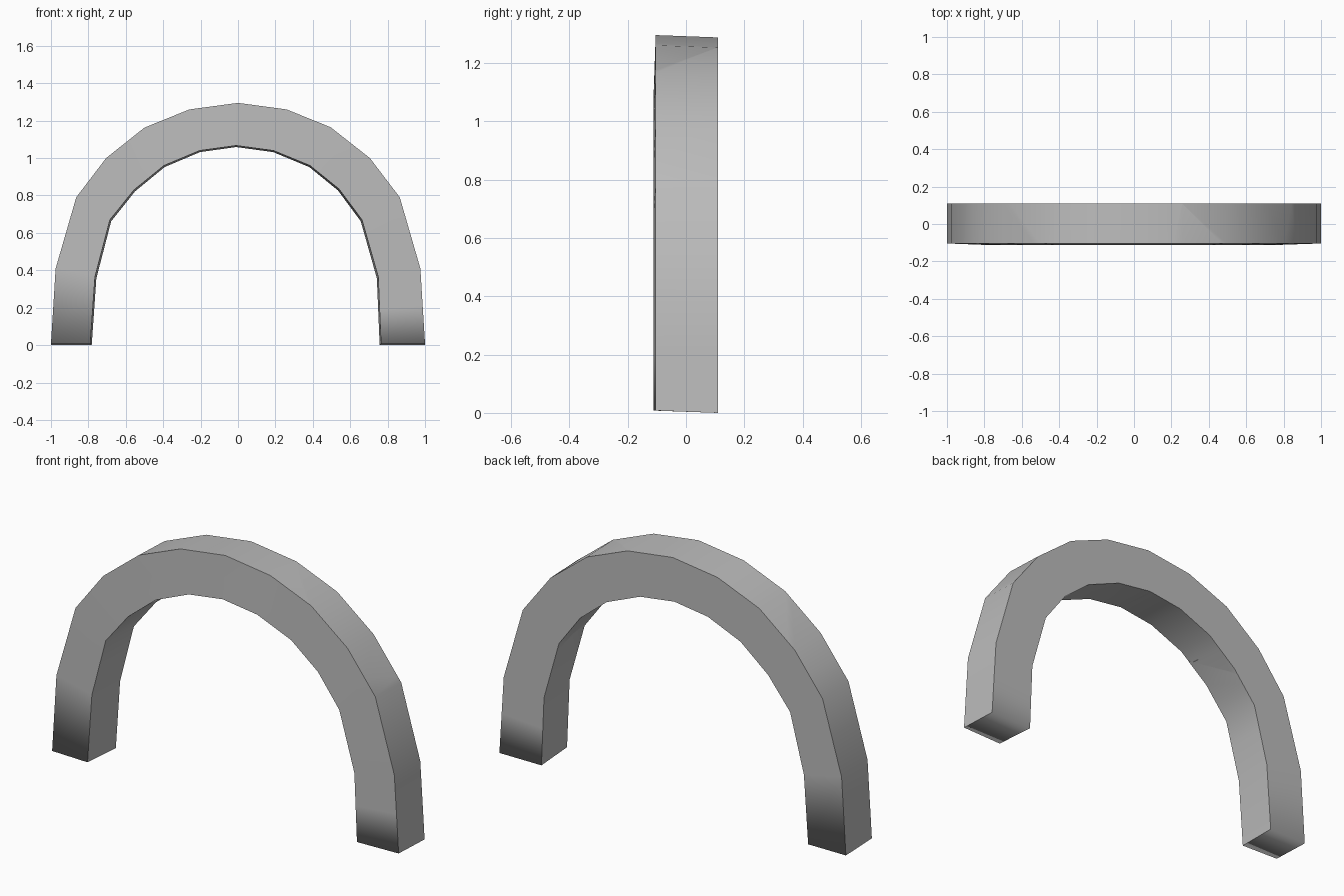
import bpy, bmesh, math
from mathutils import Vector

cube = bpy.data.objects.get("Cube")
if cube:
    bpy.data.objects.remove(cube, do_unlink=True)

stone = bpy.data.materials.new("grey_stone")
stone.use_nodes = True
GREY = (0.5, 0.5, 0.5, 1)
stone.diffuse_color = GREY
stone.node_tree.nodes["Principled BSDF"].inputs["Base Color"].default_value = GREY

# Outer and inner outline of the arch, from the right foot to the left foot (x, z)
OUTER = [(-1, .008), (-.975, .41), (-.865, .79), (-.705, 1), (-.5, 1.163), (-.26, 1.26), (0, 1.295),
         (.26, 1.26), (.495, 1.165), (.705, 1), (.865, .79), (.975, .41), (1, .008)]
INNER = [(-.79, .008), (-.765, .365), (-.685, .67), (-.556, .83), (-.396, .96), (-.205, 1.04), (-.01, 1.067),
         (.19, 1.04), (.385, .96), (.54, .835), (.663, .67), (.75, .365), (.765, .008)]
FRONT_OUT, FRONT_IN, BACK, DROP = -.104, -.112, .11, .008


def section(i):
    """Four corners of the arch section at one ring."""
    (ox, oz), (ix, iz) = OUTER[i], INNER[i]
    return [(ox, FRONT_OUT, oz), (ix, FRONT_IN, iz),
            (ix * .99, BACK, iz - DROP), (ox, BACK, oz - DROP)]


def seam(outer, inner, back=None):
    """Joint plane through the outer and inner edges; back skews it in depth."""
    bx, bz = back or outer
    a = Vector((outer[0], FRONT_OUT, outer[1]))
    b = Vector((inner[0], FRONT_OUT, inner[1]))
    c = Vector((bx, BACK, bz))
    return a, (c - a).cross(a - b).normalized()


SEAMS = [
    None,
    seam((-.92, .6), (-.72, .545)),
    seam((-.79, .895), (-.615, .765)),
    seam((-.535, 1.135), (-.45, .93), (-.67, 1.03)),
    seam((-.395, 1.2), (-.45, .93)),
    seam((-.215, 1.27), (-.01, 1.067)),
    seam((.215, 1.27), (-.01, 1.067)),
    seam((.47, 1.17), (.39, .965), (.26, 1.26)),
    seam((.8, .865), (.66, .71), (.85, .82)),
    seam((.99, .21), (.765, .195)),
    None,
]


def trim(bm, joint, side):
    """Cut the block at a joint and cap it."""
    if joint is None:
        return
    point, normal = joint
    geom = bm.verts[:] + bm.edges[:] + bm.faces[:]
    cut = bmesh.ops.bisect_plane(bm, geom=geom, plane_co=point, plane_no=normal * side,
                                 clear_outer=True)["geom_cut"]
    edges = [e for e in cut if isinstance(e, bmesh.types.BMEdge)]
    bmesh.ops.holes_fill(bm, edges=edges, sides=0)


def block(name, first, last, start, end):
    """One arch stone, swept over its rings and trimmed by both joints."""
    bm = bmesh.new()
    rings = [[bm.verts.new(p) for p in section(i)] for i in range(first, last + 1)]
    for a, b in zip(rings, rings[1:]):
        for k in range(4):
            n = (k + 1) % 4
            bm.faces.new((a[k], a[n], b[n], b[k]))
    bm.faces.new(rings[0])
    bm.faces.new(rings[-1])
    bmesh.ops.recalc_face_normals(bm, faces=bm.faces[:])
    trim(bm, start, -1)
    trim(bm, end, 1)
    bmesh.ops.recalc_face_normals(bm, faces=bm.faces[:])
    # Soft rings, hard corners; the foot rounds softly into its front and back
    for e in bm.edges:
        a, b = (v.co for v in e.verts)
        on_floor = max(a.z, b.z) < .02 and abs(a.x - b.x) > .1
        e.smooth = on_floor or e.calc_face_angle(0) < math.radians(32)
    for f in bm.faces:
        f.smooth = True
    mesh = bpy.data.meshes.new(name)
    bm.to_mesh(mesh)
    bm.free()
    mesh.materials.append(stone)
    bpy.context.collection.objects.link(bpy.data.objects.new(name, mesh))


# Stones with the rings each one spans, before trimming
STONES = [("right_foot", 0, 3), ("right_leg", 1, 4), ("right_haunch", 2, 5), ("right_wedge", 2, 6),
          ("right_crown", 3, 7), ("keystone", 4, 8), ("left_crown", 5, 9), ("left_haunch", 6, 11),
          ("left_leg", 9, 12), ("left_foot", 11, 12)]
for n, (name, first, last) in enumerate(STONES):
    block(name, first, last, SEAMS[n], SEAMS[n + 1])
